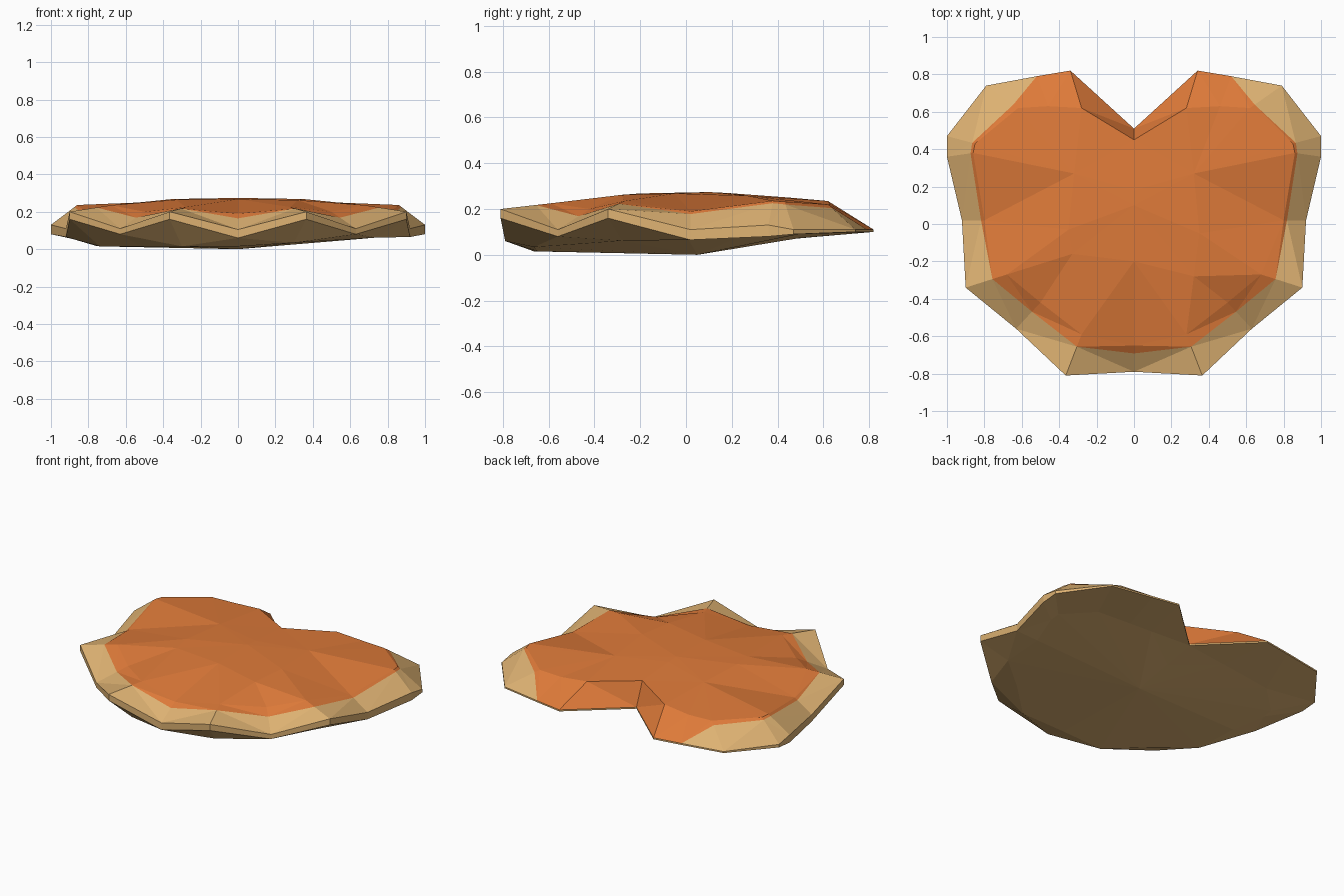
import bpy, bmesh
from mathutils import Vector

if "Cube" in bpy.data.objects:
    bpy.data.objects.remove(bpy.data.objects["Cube"])

def material(name, rgb):
    m = bpy.data.materials.new(name)
    m.diffuse_color = (*rgb, 1)
    m.use_nodes = True
    m.node_tree.nodes["Principled BSDF"].inputs["Base Color"].default_value = m.diffuse_color
    return m

# Half outline from the back notch round to the front:
# rim x, y, z | rim underside z | share of slope that is tan | plateau x, y, z
half = [
    (0, .51, .10, .09, 0, 0, .45, .25),
    (.34, .82, .11, .10, 0, .28, .62, .235),
    (.52, .79, .11, .10, 0, .46, .63, .22),
    (.79, .74, .11, .10, .85, .62, .62, .22),
    (1, .47, .11, .09, .9, .85, .43, .232),
    (1, .36, .13, .08, .9, .86, .38, .236),
    (.92, .02, .11, .065, .85, .80, .02, .19),
    (.90, -.34, .20, .16, .65, .68, -.27, .235),
    (.63, -.56, .11, .08, .65, .50, -.42, .20),
    (.365, -.81, .20, .16, .7, .28, -.59, .225),
    (0, -.79, .105, .06, .7, 0, -.65, .19),
]
outline = half + [(-p[0], *p[1:5], -p[5], *p[6:]) for p in half[-2:0:-1]]

# Few facet corners in the middle of the top
corners = [Vector(c) for c in (
    (0, .18, .27), (.32, .27, .258), (-.32, .27, .258), (.35, -.05, .268), (-.35, -.03, .268),
    (.32, -.28, .262), (-.33, -.16, .264), (0, -.2, .268))]

bm = bmesh.new()
rings = [[] for _ in range(6)]
for x, y, z, low, t, ix, iy, iz in outline:
    base = .015 + .065 * max(x, 0) * .8 + .07 * max(y, 0)
    plateau = Vector((ix, iy, iz))
    levels = [
        (x * .82, y * (.6 if y > 0 else .82), base),                 # underside
        (x, y, low),                                                 # rim underside
        (x, y, z),                                                   # rim
        Vector((x, y, z)).lerp(plateau, t),                          # colour border
        plateau,                                                     # plateau edge
        min(corners, key=lambda c: (c - plateau).length),            # middle facets
    ]
    for ring, co in zip(rings, levels):
        ring.append(bm.verts.new(co))

# Skin the rings; everything inside the colour border is orange
n = len(outline)
for k in range(5):
    for i in range(n):
        j = (i + 1) % n
        f = bm.faces.new((rings[k][i], rings[k][j], rings[k + 1][j], rings[k + 1][i]))
        f.material_index = 1 if k >= 3 else 0

# Close the top and underside with fans
for ring, co, mat in ((rings[0], (0, .05, 0), 0), (rings[5], (0, .1, .274), 1)):
    c = bm.verts.new(co)
    for i in range(n):
        bm.faces.new((ring[i], ring[(i + 1) % n], c)).material_index = mat

bmesh.ops.remove_doubles(bm, verts=bm.verts, dist=.0005)
bmesh.ops.triangulate(bm, faces=bm.faces)
bmesh.ops.recalc_face_normals(bm, faces=bm.faces)
mesh = bpy.data.meshes.new("flat_slice")
bm.to_mesh(mesh)
bm.free()
mesh.materials.append(material("tan_rim", (.73, .445, .17)))
mesh.materials.append(material("orange_top", (.73, .195, .041)))
bpy.context.collection.objects.link(bpy.data.objects.new("flat_slice", mesh))
